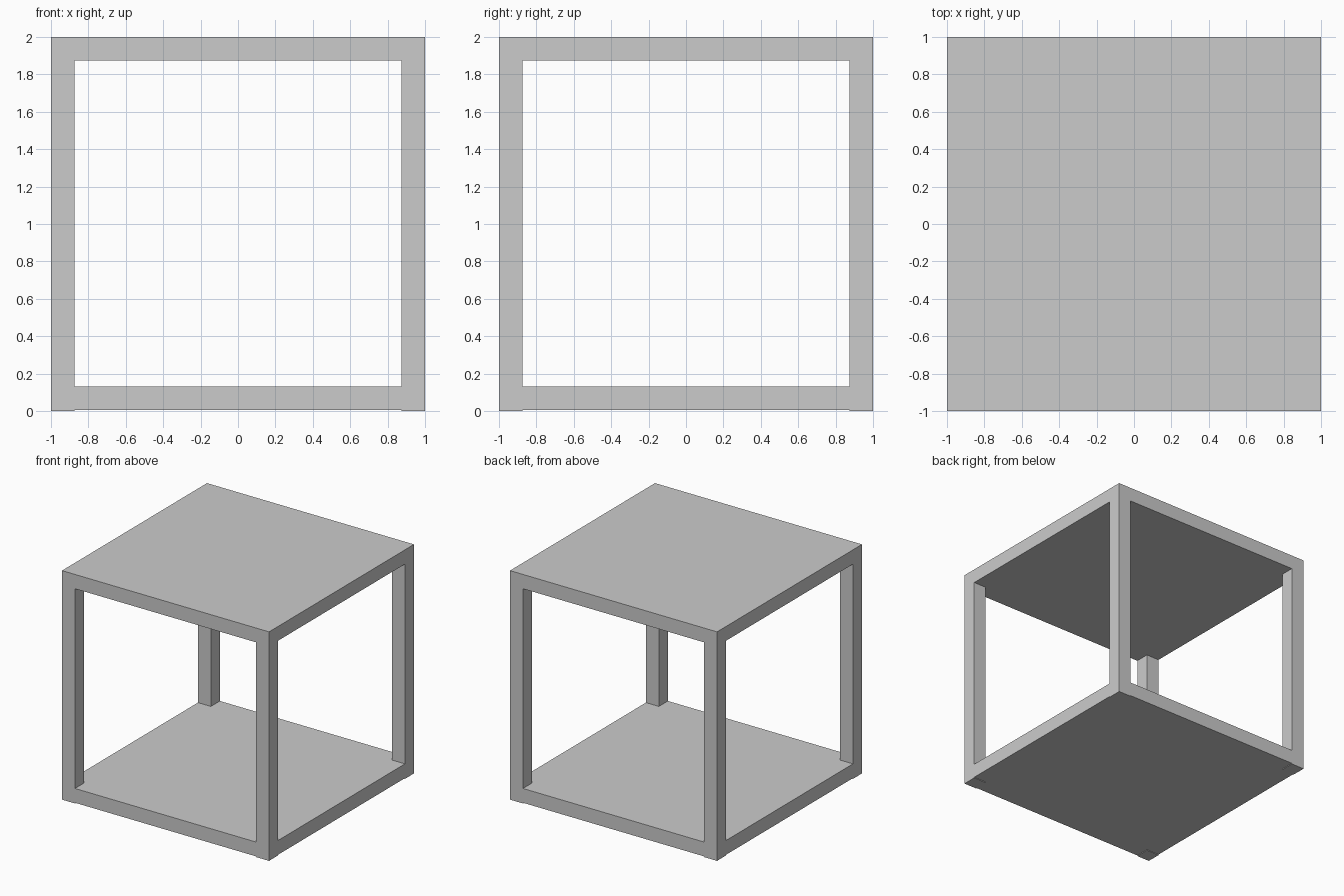
import bpy

if "Cube" in bpy.data.objects:
    bpy.data.objects.remove(bpy.data.objects["Cube"])

T = 0.125    # thickness of posts and panels
GAP = 0.006  # posts stand slightly proud below the bottom panel


def box(name, x0, x1, y0, y1, z0, z1):
    bpy.ops.mesh.primitive_cube_add(
        size=1, location=((x0 + x1) / 2, (y0 + y1) / 2, (z0 + z1) / 2))
    ob = bpy.context.object
    ob.name = name
    ob.scale = (x1 - x0, y1 - y0, z1 - z0)
    bpy.ops.object.transform_apply(location=False, rotation=False, scale=True)
    return ob


# Horizontal panels
box("bottom_panel", -1, 1, -1, 1, GAP, T + GAP)
box("top_panel", -1, 1, -1, 1, 2 - T, 2)

# Corner posts, passing through the bottom panel up to the top panel
for side, x in (("left", -1), ("right", 1 - T)):
    for end, y in (("front", -1), ("back", 1 - T)):
        box(f"{end}_{side}_post", x, x + T, y, y + T, 0, 2 - T)
